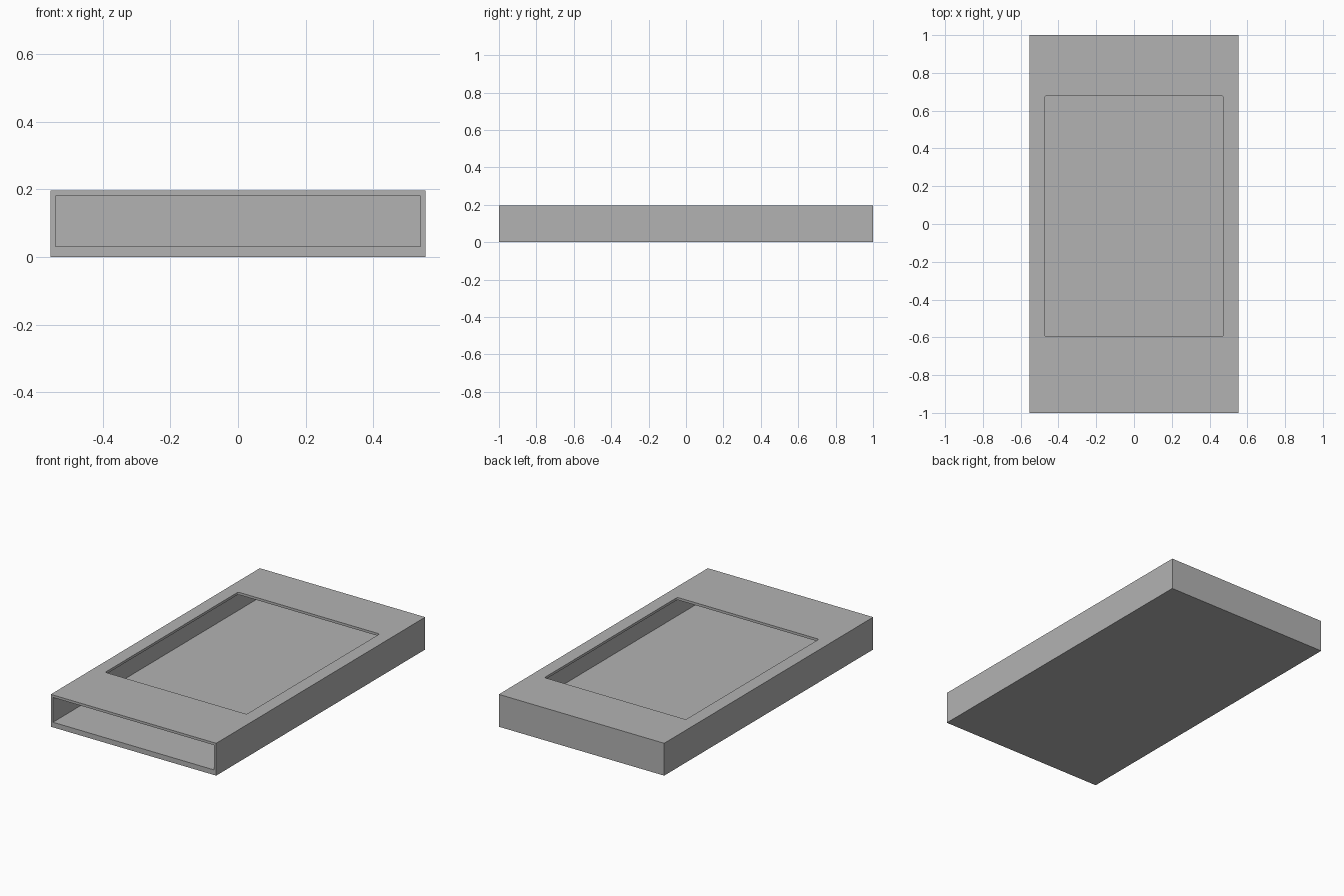
import bpy
import bmesh
from mathutils import Vector

default_cube = bpy.data.objects.get("Cube")
if default_cube:
    bpy.data.objects.remove(default_cube, do_unlink=True)

# Single flat grey
grey = bpy.data.materials.new("plain_grey")
grey.use_nodes = True
colour = (0.45, 0.45, 0.45, 1)
grey.diffuse_color = colour
grey.node_tree.nodes["Principled BSDF"].inputs["Base Color"].default_value = colour


def box(name, low, high, corner=0):
    """Box between two corners, with optionally rounded upright edges."""
    low, high = Vector(low), Vector(high)
    bm = bmesh.new()
    bmesh.ops.create_cube(bm, size=1)
    for v in bm.verts:
        v.co = (low + high) / 2 + v.co * (high - low)
    if corner:
        upright = [e for e in bm.edges
                   if abs(e.verts[0].co.z - e.verts[1].co.z) > 0.01]
        bmesh.ops.bevel(bm, geom=upright, offset=corner, segments=3,
                        profile=0.5, affect='EDGES')
    mesh = bpy.data.meshes.new(name)
    bm.to_mesh(mesh)
    bm.free()
    mesh.materials.append(grey)
    obj = bpy.data.objects.new(name, mesh)
    bpy.context.collection.objects.link(obj)
    return obj


def cut(target, cutter):
    """Subtract a helper shape, then discard it."""
    cutter.hide_render = True
    mod = target.modifiers.new(cutter.name, 'BOOLEAN')
    mod.operation = 'DIFFERENCE'
    mod.solver = 'EXACT'
    mod.object = cutter
    bpy.context.view_layer.objects.active = target
    bpy.ops.object.modifier_apply(modifier=mod.name)
    bpy.data.objects.remove(cutter, do_unlink=True)


# Outer sleeve, flat slab
sleeve = box("sleeve", (-0.554, -1, 0), (0.554, 1, 0.196))

# Hollow inside, open at the front
cut(sleeve, box("hollow", (-0.539, -1.1, 0.031), (0.539, 0.985, 0.181)))

# Window through the top wall
cut(sleeve, box("window", (-0.474, -0.594, 0.1), (0.474, 0.678, 0.3), corner=0.01))
